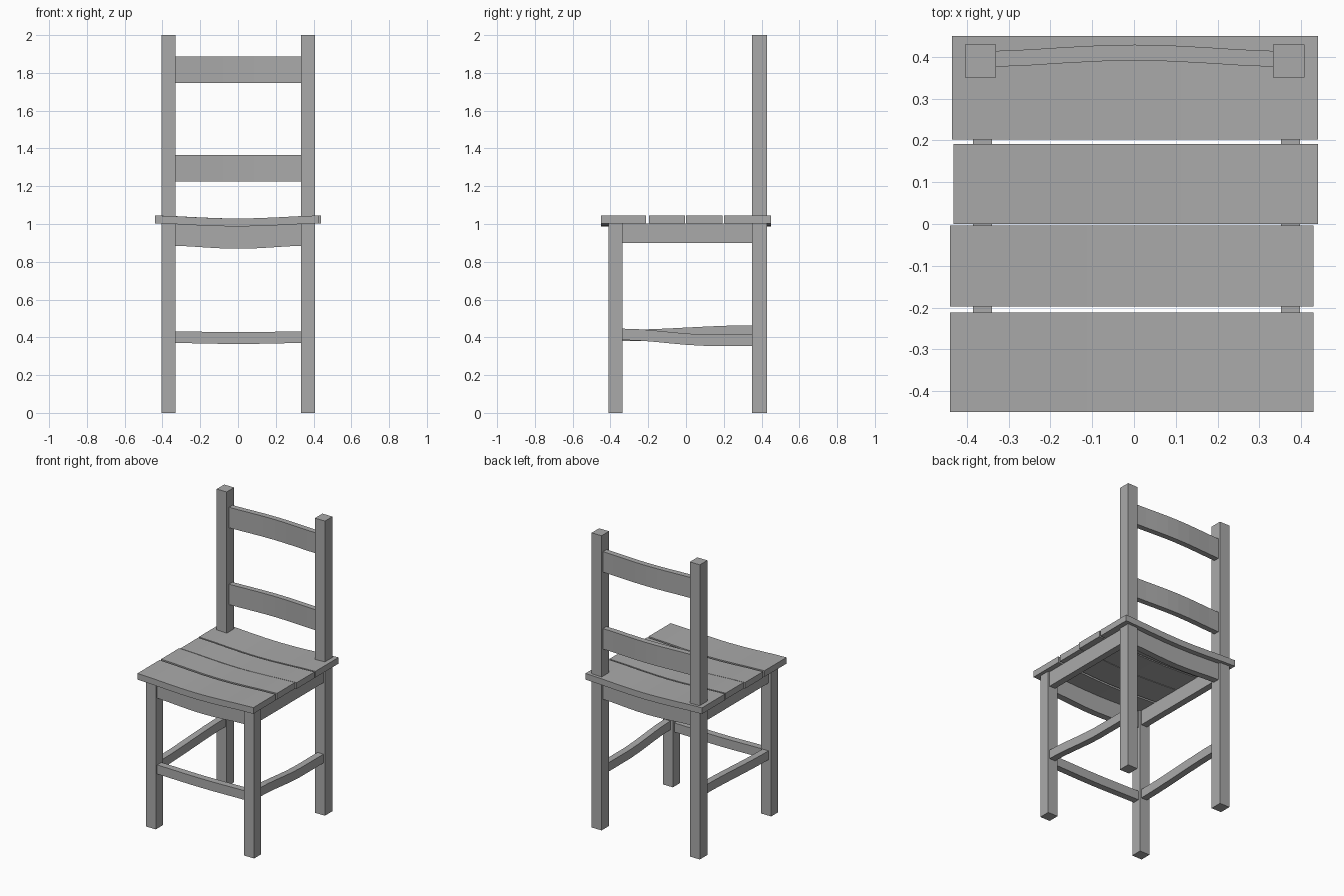
import bpy
import bmesh
import math
from mathutils import Vector

cube = bpy.data.objects.get("Cube")
if cube:
    bpy.data.objects.remove(cube, do_unlink=True)

# Single grey finish
grey = bpy.data.materials.new("plain grey")
grey.use_nodes = True
colour = (0.4, 0.4, 0.4, 1)
grey.diffuse_color = colour
grey.node_tree.nodes["Principled BSDF"].inputs["Base Color"].default_value = colour


def beam(name, lo, hi, axis=2, steps=1, bend=None):
    """Box from lo to hi, cut into steps along an axis; bend(t) shifts each cut."""
    lo, hi = Vector(lo), Vector(hi)
    u, v = [a for a in range(3) if a != axis]
    bm = bmesh.new()
    rings = []
    for i in range(steps + 1):
        t = i / steps
        shift = Vector(bend(t)) if bend else Vector()
        ring = []
        for a, b in ((0, 0), (1, 0), (1, 1), (0, 1)):
            p = Vector()
            p[axis] = lo[axis] + t * (hi[axis] - lo[axis])
            p[u] = hi[u] if a else lo[u]
            p[v] = hi[v] if b else lo[v]
            ring.append(bm.verts.new(p + shift))
        rings.append(ring)
    for r, s in zip(rings, rings[1:]):
        for k in range(4):
            n = (k + 1) % 4
            bm.faces.new((r[k], r[n], s[n], s[k]))
    bm.faces.new(rings[0])
    bm.faces.new(rings[-1])
    bmesh.ops.recalc_face_normals(bm, faces=bm.faces)
    mesh = bpy.data.meshes.new(name)
    bm.to_mesh(mesh)
    bm.free()
    mesh.materials.append(grey)
    obj = bpy.data.objects.new(name, mesh)
    bpy.context.collection.objects.link(obj)
    return obj


def arch(t):
    return math.sin(math.pi * t) ** 1.5


def ease(t):
    return t * t * (3 - 2 * t)


def sag(t):
    return 0, 0, -0.016 * arch(t)


# Front legs and tall back posts
for side, x in (("right", -0.405), ("left", 0.333)):
    beam(side + "_front_leg", (x, -0.41, 0), (x + 0.075, -0.335, 1.005))
    beam(side + "_back_post", (x, 0.35, 0), (x + 0.075, 0.43, 2))

# Dished seat slats
slats = ((-0.45, -0.212, -0.44, 0.43), (-0.197, -0.004, -0.44, 0.43),
         (0.0, 0.192, -0.432, 0.44), (0.202, 0.45, -0.435, 0.44))
for i, (y0, y1, x0, x1) in enumerate(slats):
    beam(f"seat_slat_{i + 1}", (x0, y0, 1.003), (x1, y1, 1.045), 0, 8, sag)

# Aprons under the seat
for name, y in (("front_apron", -0.395), ("back_apron", 0.37)):
    beam(name, (-0.335, y, 0.885), (0.338, y + 0.045, 1.004), 0, 8, sag)
for name, x in (("right_apron", -0.385), ("left_apron", 0.352)):
    beam(name, (x, -0.34, 0.9), (x + 0.045, 0.355, 1.003))

# Bowed backrest rails
for name, z in (("lower_back_rail", 1.225), ("upper_back_rail", 1.747)):
    beam(name, (-0.335, 0.376, z), (0.338, 0.414, z + 0.139), 0, 8,
         lambda t: (0, 0.015 * arch(t), 0))

# Low stretchers, none at the back
beam("front_stretcher", (-0.335, -0.395, 0.37), (0.338, -0.35, 0.432), 0, 8,
     lambda t: (0, 0, -0.005 * arch(t)))
beam("left_stretcher", (0.352, -0.34, 0.386), (0.397, 0.355, 0.446), 1, 8,
     lambda t: (0, 0, -0.031 * ease(min(t * 1.5, 1))))
beam("right_stretcher", (-0.385, -0.34, 0.38), (-0.34, 0.355, 0.44), 1, 8,
     lambda t: (0, 0, 0.024 * ease(t)))
